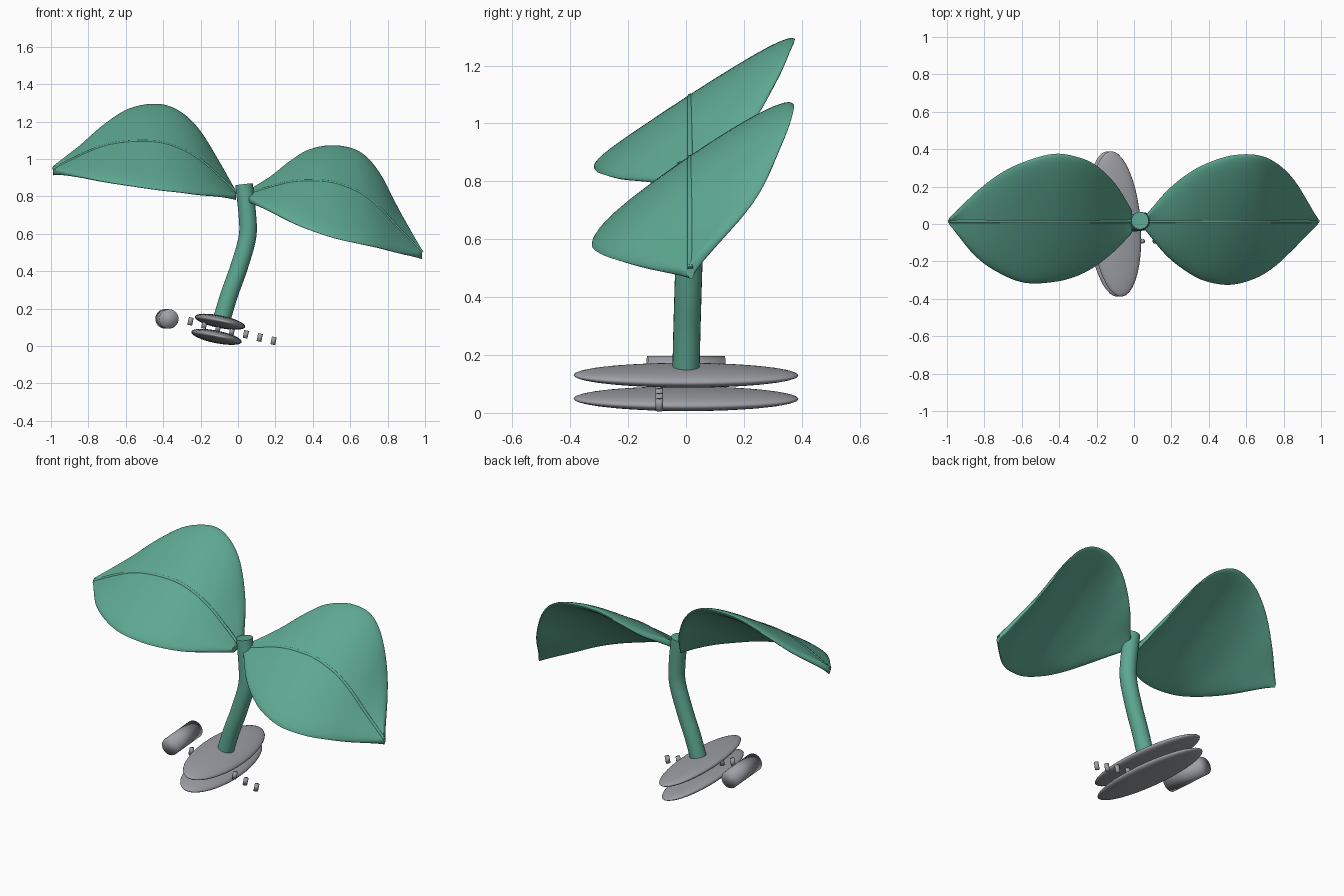
import bpy, bmesh, math
from mathutils import Vector, Matrix

if "Cube" in bpy.data.objects:
    bpy.data.objects.remove(bpy.data.objects["Cube"])


def material(name, rgb):
    m = bpy.data.materials.new(name)
    m.diffuse_color = (*rgb, 1)
    m.use_nodes = True
    m.node_tree.nodes["Principled BSDF"].inputs["Base Color"].default_value = m.diffuse_color
    return m


GREEN = material("leaf green", (0.11, 0.39, 0.28))
GREY = material("stone grey", (0.34, 0.35, 0.38))


def add_object(name, bm, mat, angle=None):
    bmesh.ops.recalc_face_normals(bm, faces=bm.faces)
    mesh = bpy.data.meshes.new(name)
    bm.to_mesh(mesh)
    bm.free()
    mesh.materials.append(mat)
    ob = bpy.data.objects.new(name, mesh)
    bpy.context.collection.objects.link(ob)
    mesh.shade_smooth()
    if angle:
        bpy.ops.object.select_all(action='DESELECT')
        ob.select_set(True)
        bpy.context.view_layer.objects.active = ob
        bpy.ops.object.shade_smooth_by_angle(angle=math.radians(angle))
    return ob


def smooth_rows(rows, n):
    """Catmull-Rom interpolation through rows of numbers."""
    rows = [Vector(r) for r in rows]
    ext = [rows[0] * 2 - rows[1]] + rows + [rows[-1] * 2 - rows[-2]]
    out = []
    for a, b, c, d in zip(ext, ext[1:], ext[2:], ext[3:]):
        for k in range(n):
            t = k / n
            out.append(b + (c - a) * (t / 2) + (a * 2 - b * 5 + c * 4 - d) * (t * t / 2)
                       + (b * 3 - a - c * 3 + d) * (t ** 3 / 2))
    return out + [rows[-1]]


def skin(rings):
    """Closed rings joined by quads, with both ends capped."""
    bm = bmesh.new()
    vs = [[bm.verts.new(p) for p in ring] for ring in rings]
    n = len(vs[0])
    for a, b in zip(vs, vs[1:]):
        for i in range(n):
            j = (i + 1) % n
            bm.faces.new((a[i], a[j], b[j], b[i]))
    bm.faces.new(vs[0])
    bm.faces.new(vs[-1])
    return bm


def tube(points, radius, sides):
    """Round tube along a path lying close to the xz plane."""
    rings = []
    for i, p in enumerate(points):
        d = (points[min(i + 1, len(points) - 1)] - points[max(i - 1, 0)]).normalized()
        side = Vector((0, 1, 0))
        side = (side - d * side.dot(d)).normalized()
        up = d.cross(side)
        rings.append([p + (side * math.cos(a) + up * math.sin(a)) * radius
                      for a in (2 * math.pi * k / sides for k in range(sides))])
    return skin(rings)


def leaf(name, table):
    """Each row: x, back edge y and z, rib z, front edge y and z."""
    rows = smooth_rows(table, 5)
    count, half = 20, 0.018
    normal = Vector((0, -0.5, 0.86))
    rings = []
    for x, yb, zb, zr, yf, zf in rows:
        front, back = Vector((x, yf, zf + 0.012)), Vector((x, yb, zb - 0.012))
        mid = Vector((x, 0.015, zr - 0.02))

        def point(k, sign):
            s = math.sin(math.pi * (k / count - 0.5))
            base = front * (s * (s - 1) / 2) + mid * (1 - s * s) + back * (s * (s + 1) / 2)
            return base + normal * (sign * half * math.sqrt(max(0, 1 - s ** 8)))
        rings.append([point(k, 1) for k in range(count + 1)]
                     + [point(k, -1) for k in range(count - 1, 0, -1)])
    add_object(name, skin(rings), GREEN, 50)
    # raised centre rib
    path = [Vector((r[0], 0.015, r[3] - 0.006)) for r in rows]
    add_object(name + "_rib", tube(path, 0.010, 8), GREEN, 50)


# Leaves
leaf("left_leaf", [
    (-0.99, 0.025, 0.965, 0.95, 0.005, 0.92),
    (-0.85, 0.165, 1.075, 1.02, -0.17, 0.893),
    (-0.715, 0.27, 1.195, 1.075, -0.265, 0.866),
    (-0.58, 0.335, 1.28, 1.097, -0.315, 0.845),
    (-0.43, 0.375, 1.305, 1.095, -0.31, 0.823),
    (-0.31, 0.36, 1.265, 1.06, -0.28, 0.81),
    (-0.205, 0.315, 1.165, 1.0, -0.225, 0.797),
    (-0.10, 0.215, 0.995, 0.91, -0.14, 0.79),
    (-0.01, 0.07, 0.83, 0.825, -0.045, 0.78)])
leaf("right_leaf", [
    (0.06, 0.04, 0.84, 0.82, -0.03, 0.765),
    (0.17, 0.17, 0.91, 0.853, -0.165, 0.71),
    (0.275, 0.26, 0.995, 0.88, -0.25, 0.655),
    (0.38, 0.32, 1.06, 0.888, -0.305, 0.61),
    (0.515, 0.365, 1.083, 0.877, -0.325, 0.565),
    (0.65, 0.37, 1.05, 0.824, -0.29, 0.535),
    (0.755, 0.33, 0.94, 0.743, -0.225, 0.513),
    (0.86, 0.23, 0.74, 0.63, -0.125, 0.487),
    (0.985, 0.02, 0.515, 0.505, 0.005, 0.465)])

# Stem
stem = smooth_rows([(-0.085, 0, 0.15), (-0.045, 0.003, 0.28), (0.005, 0.007, 0.42),
                    (0.05, 0.012, 0.58), (0.05, 0.015, 0.70), (0.032, 0.018, 0.865)], 6)
add_object("stem", tube(stem, 0.047, 24), GREEN, 50)

# Shared lean of the base parts
LEAN = Matrix.Rotation(math.radians(4.4), 4, 'Z') @ Matrix.Rotation(math.radians(12), 4, 'Y')

# Flattened base discs
for name, x, z in (("upper_disc", -0.096, 0.13), ("lower_disc", -0.115, 0.049)):
    bm = bmesh.new()
    bmesh.ops.create_uvsphere(bm, u_segments=40, v_segments=20, radius=1)
    bm.transform(Matrix.Translation((x, 0, z)) @ LEAN
                 @ Matrix.Diagonal((0.135, 0.39, 0.033, 1)))
    add_object(name, bm, GREY)


def cylinder(name, matrix, radius, depth, sides):
    bm = bmesh.new()
    bmesh.ops.create_cone(bm, cap_ends=True, segments=sides, radius1=radius,
                          radius2=radius, depth=depth)
    bm.transform(matrix)
    return add_object(name, bm, GREY)


# Side roller, lying front to back
cylinder("roller", Matrix.Translation((-0.38, 0, 0.145)) @ LEAN
         @ Matrix.Rotation(math.pi / 2, 4, 'X'), 0.052, 0.268, 32)

# Row of small pegs running through the base
for i in range(7):
    t = i / 6
    cylinder(f"peg_{i + 1}", Matrix.Translation((-0.254 + 0.444 * t, -0.092, 0.132 - 0.104 * t))
             @ LEAN, 0.013, 0.042, 12)
